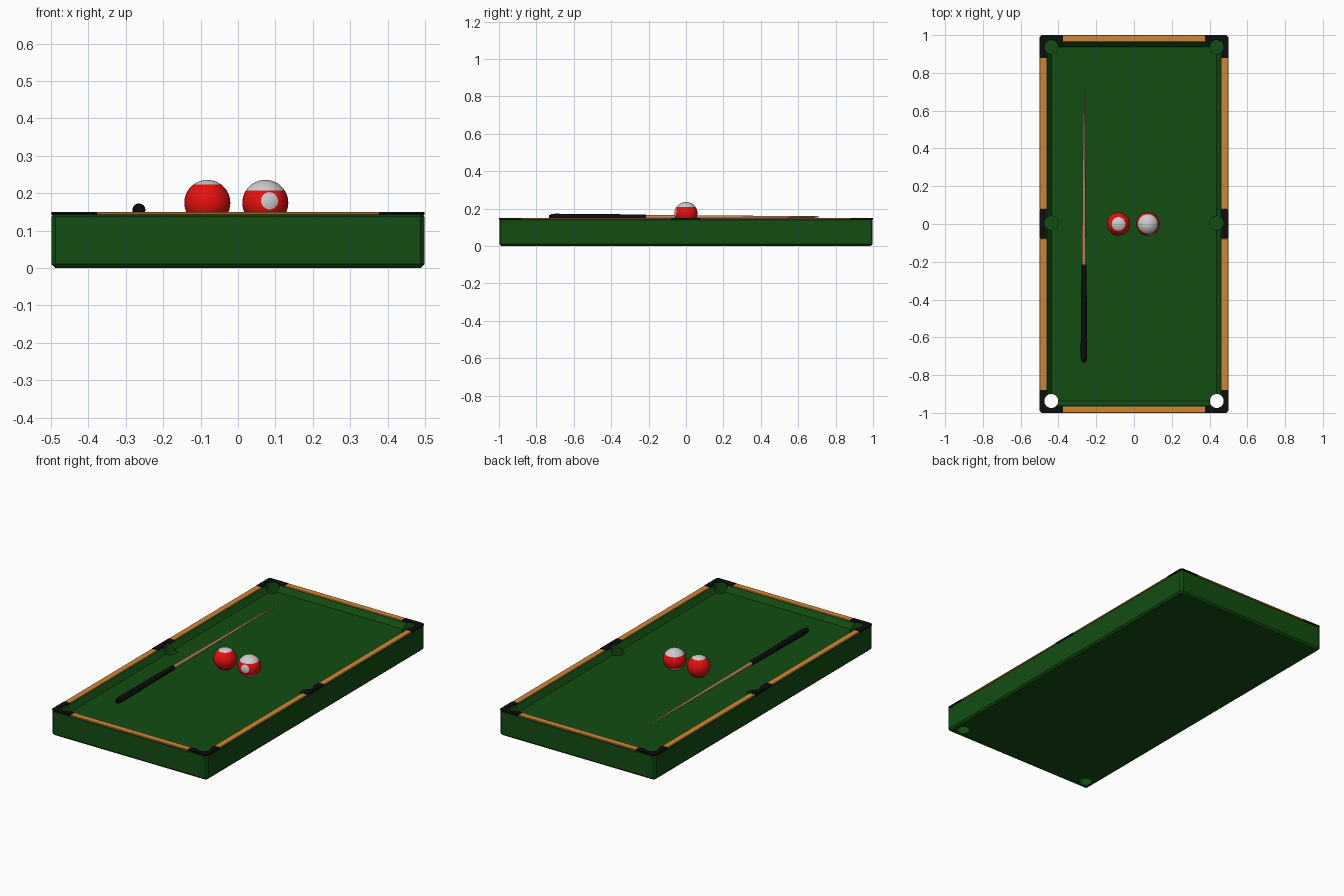
import bpy, bmesh, math
from mathutils import Matrix, Vector

if "Cube" in bpy.data.objects:
    bpy.data.objects.remove(bpy.data.objects["Cube"])


def material(name, rgb):
    m = bpy.data.materials.new(name)
    m.diffuse_color = (*rgb, 1)
    m.use_nodes = True
    m.node_tree.nodes["Principled BSDF"].inputs["Base Color"].default_value = m.diffuse_color
    return m


GREEN = material("felt_green", (0.006, 0.075, 0.006))
WOOD = material("rail_wood", (0.62, 0.24, 0.035))
BLACK = material("black", (0.004, 0.004, 0.004))
RED = material("red", (0.8, 0.005, 0.005))
WHITE = material("white", (0.7, 0.7, 0.7))
MAPLE = material("cue_wood", (0.45, 0.22, 0.13))


def finish(name, bm, *mats):
    bmesh.ops.recalc_face_normals(bm, faces=bm.faces)
    me = bpy.data.meshes.new(name)
    bm.to_mesh(me)
    bm.free()
    for m in mats:
        me.materials.append(m)
    ob = bpy.data.objects.new(name, me)
    bpy.context.collection.objects.link(ob)
    return ob


def loft(bm, rings):
    """Skin a list of equal-length point rings and cap both ends."""
    vs = [[bm.verts.new(p) for p in r] for r in rings]
    n = len(vs[0])
    for a, b in zip(vs, vs[1:]):
        for i in range(n):
            bm.faces.new((a[i], a[(i + 1) % n], b[(i + 1) % n], b[i]))
    bm.faces.new(vs[0][::-1])
    bm.faces.new(vs[-1])


def bevel(ob, width):
    m = ob.modifiers.new("bevel", 'BEVEL')
    m.width, m.segments = width, 1


def smooth(ob, angle=40):
    bpy.ops.object.select_all(action='DESELECT')
    ob.select_set(True)
    bpy.context.view_layer.objects.active = ob
    bpy.ops.object.shade_smooth_by_angle(angle=math.radians(angle))


def prism(name, pts, z0, z1, mat):
    bm = bmesh.new()
    loft(bm, [[(x, y, z) for x, y in pts] for z in (z0, z1)])
    return finish(name, bm, mat)


def rect(x0, x1, y0, y1):
    return [(x0, y0), (x1, y0), (x1, y1), (x0, y1)]


# Pocket cutter: front corners go right through, the others are blind
bm = bmesh.new()
for x in (-0.438, 0.438):
    for y, z0 in ((-0.937, -0.05), (0.005, 0.06), (0.937, 0.06)):
        bmesh.ops.create_cone(bm, cap_ends=True, segments=24, radius1=0.037, radius2=0.037,
                              depth=0.25 - z0, matrix=Matrix.Translation((x, y, (0.25 + z0) / 2)))
cutter = finish("pocket_cutter", bm, GREEN)
cutter.hide_render = True
cutter.display_type = 'WIRE'


def cut_pockets(ob):
    m = ob.modifiers.new("pockets", 'BOOLEAN')
    m.operation, m.solver, m.object = 'DIFFERENCE', 'EXACT', cutter


# Table body: chamfered outside, sloped cushions, recessed playing bed
def octagon(inset, z, c):
    hx, hy = 0.498 - inset, 0.998 - inset
    return [(hx, -hy + c, z), (hx, hy - c, z), (hx - c, hy, z), (-hx + c, hy, z),
            (-hx, hy - c, z), (-hx, -hy + c, z), (-hx + c, -hy, z), (hx - c, -hy, z)]


bm = bmesh.new()
loft(bm, [octagon(0.01, 0, 0.006), octagon(0, 0.01, 0.01), octagon(0, 0.138, 0.01),
          octagon(0.006, 0.145, 0.008), octagon(0.038, 0.145, 0.004),
          octagon(0.06, 0.115, 0.002)])
cut_pockets(finish("table_body", bm, GREEN))

# Wooden rails and black pocket fittings around the rim
Z0, Z1, OX, OY, W = 0.142, 0.15, 0.499, 1.0, 0.037
for s in (-1, 1):
    for t in (-1, 1):
        y0, y1 = sorted((t * 0.077, t * 0.88))
        x0, x1 = sorted((s * OX, s * (OX - W)))
        bevel(prism("side_rail", rect(x0, x1, y0, y1), Z0, Z1, WOOD), 0.002)
        corner = [(OX - 0.01, OY), (0.377, OY), (0.377, OY - W), (OX - W, OY - W),
                  (OX - W, 0.88), (OX, 0.88), (OX, OY - 0.01)]
        cut_pockets(prism("corner_fitting", [(s * x, t * y) for x, y in corner], Z0, Z1, BLACK))
    cut_pockets(prism("side_fitting", rect(x0, x1, -0.077, 0.077), Z0, Z1, BLACK))
    y0, y1 = sorted((s * OY, s * (OY - W)))
    bevel(prism("end_rail", rect(-0.377, 0.377, y0, y1), Z0, Z1, WOOD), 0.002)


# Balls
R = 0.0615


def ball(name, x, rings, is_white):
    bm = bmesh.new()
    bmesh.ops.create_uvsphere(bm, u_segments=32, v_segments=rings, radius=R)
    for f in bm.faces:
        f.material_index = int(is_white(f.calc_center_median().z / R))
    ob = finish(name, bm, RED, WHITE)
    ob.location = (x, 0, 0.174)
    smooth(ob)


ball("solid_ball", -0.082, 20, lambda h: h > 0.82)
ball("striped_ball", 0.073, 22, lambda h: abs(h) > 0.55)

# Round spot on the front of the striped ball
bm = bmesh.new()
spot_angle = math.asin(0.023 / R)
loft(bm, [[(R * 1.008 * math.sin(a) * math.cos(u), R * 1.008 * math.sin(a) * math.sin(u),
            R * 1.008 * math.cos(a)) for u in (k * math.tau / 24 for k in range(24))]
          for a in (spot_angle * i / 5 for i in range(5, 0, -1))])
spot = finish("ball_spot", bm, WHITE)
spot.rotation_mode = 'QUATERNION'
spot.rotation_quaternion = Vector((0.2, -1, 0.1)).to_track_quat('Z', 'Y')
spot.location = (0.073, 0, 0.174)
smooth(spot)


# Cue: dark grip and tapered shaft
def turned(name, profile, mat):
    bm = bmesh.new()
    loft(bm, [[(-0.265 + r * math.cos(u), y, 0.155 + r * math.sin(u))
               for u in (k * math.tau / 16 for k in range(16))] for y, r in profile])
    smooth(finish(name, bm, mat))


turned("cue_grip", [(-0.733, 0.01), (-0.725, 0.01), (-0.722, 0.015), (-0.70, 0.0175),
                    (-0.215, 0.0135)], BLACK)
turned("cue_shaft", [(-0.215, 0.011), (0.70, 0.004), (0.712, 0.003)], MAPLE)
